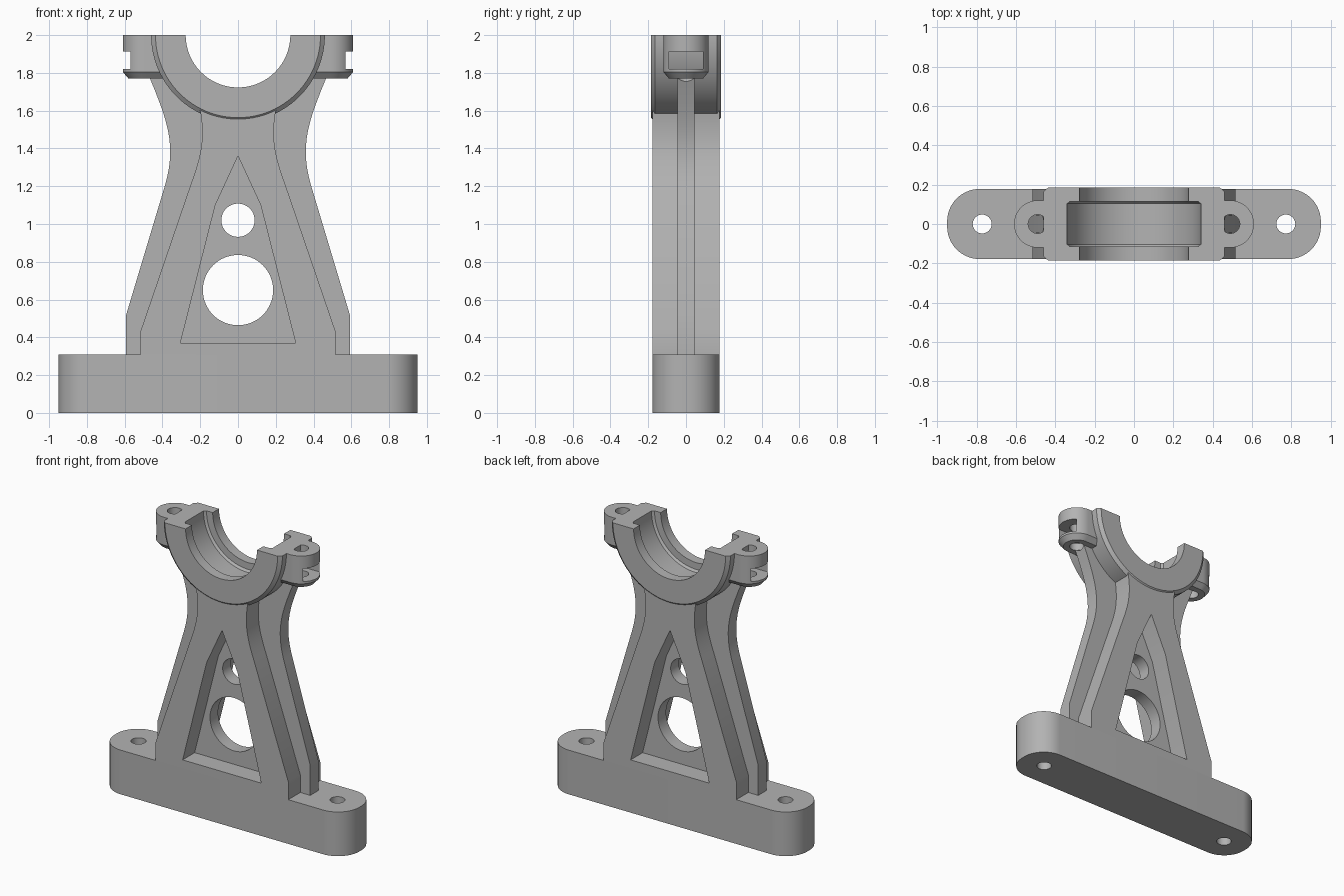
import bpy, bmesh, math
from mathutils import Matrix, Vector
from mathutils.geometry import interpolate_bezier

old = bpy.data.objects.get("Cube")
if old:
    bpy.data.objects.remove(old, do_unlink=True)

grey = bpy.data.materials.new("cast grey")
grey.use_nodes = True
grey.diffuse_color = (0.45, 0.45, 0.45, 1)
grey.node_tree.nodes["Principled BSDF"].inputs["Base Color"].default_value = (0.45, 0.45, 0.45, 1)

HALF = 0.178      # half depth of base and frame
WEB = 0.045       # half thickness of the central web
AXIS_Z = 2.0      # height of the bearing axis
BOSS_X = 0.49
ALONG_Y = Matrix.Rotation(math.radians(90), 4, "X")


def finish(name, bm, matrix=Matrix()):
    bmesh.ops.transform(bm, matrix=matrix, verts=bm.verts)
    bmesh.ops.recalc_face_normals(bm, faces=bm.faces)
    mesh = bpy.data.meshes.new(name)
    bm.to_mesh(mesh)
    bm.free()
    mesh.materials.append(grey)
    obj = bpy.data.objects.new(name, mesh)
    bpy.context.collection.objects.link(obj)
    return obj


def prism(name, outline, low, high, matrix=Matrix()):
    """Extrude a flat outline from low to high along local z."""
    bm = bmesh.new()
    face = bm.faces.new([bm.verts.new((x, y, low)) for x, y in outline])
    top = bmesh.ops.extrude_face_region(bm, geom=[face])["geom"]
    moved = [v for v in top if isinstance(v, bmesh.types.BMVert)]
    bmesh.ops.translate(bm, vec=(0, 0, high - low), verts=moved)
    return finish(name, bm, matrix)


def lathe(name, profile, matrix=Matrix(), steps=96):
    """Turn (radius, height) points about local z, with flat end caps."""
    bm = bmesh.new()
    rings = [[bm.verts.new((r * math.cos(math.tau * i / steps),
                            r * math.sin(math.tau * i / steps), h))
              for i in range(steps)] for r, h in profile]
    for a, b in zip(rings, rings[1:]):
        for i in range(steps):
            j = (i + 1) % steps
            bm.faces.new((a[i], a[j], b[j], b[i]))
    bm.faces.new(rings[0])
    bm.faces.new(rings[-1])
    return finish(name, bm, matrix)


def box(name, low, high):
    return prism(name, [(low[0], low[1]), (high[0], low[1]), (high[0], high[1]), (low[0], high[1])],
                 low[2], high[2])


def arc(cx, cy, r, start, end, steps=16):
    angles = [math.radians(start + (end - start) * i / steps) for i in range(steps + 1)]
    return [(cx + r * math.cos(a), cy + r * math.sin(a)) for a in angles]


def mirrored(side):
    return side + [(-x, z) for x, z in reversed(side)]


def waist(a, b, c, d):
    points = interpolate_bezier(*[Vector((x, z, 0)) for x, z in (a, b, c, d)], 17)
    return [(p.x, p.y) for p in points]


def boolean(target, cutters, operation="DIFFERENCE"):
    for cutter in cutters:
        mod = target.modifiers.new("cut", "BOOLEAN")
        mod.operation, mod.solver, mod.object = operation, "EXACT", cutter
        bpy.context.view_layer.objects.active = target
        bpy.ops.object.modifier_apply(modifier=mod.name)


# Base foot with rounded corners
r, ex = 0.165, 0.95
plan = []
for sx, sy, start in ((1, 1, 0), (-1, 1, 90), (-1, -1, 180), (1, -1, 270)):
    plan += arc(sx * (ex - r), sy * (HALF - r), r, start, start + 90)
base = prism("base_foot", plan, 0, 0.31)

# Thin central web with flared rib edges
rib_side = [(0.592, 0.31), (0.592, 0.52)] + waist((0.385, 1.21), (0.325, 1.42), (0.375, 1.55), (0.47, 1.78))
web = prism("central_web", mirrored(rib_side), -WEB, WEB, ALONG_Y)

# Thick frame around the triangular window
frame_side = [(0.515, 0.31), (0.515, 0.435)] + waist((0.25, 1.21), (0.195, 1.36), (0.175, 1.45), (0.2, 1.6))
frame = prism("upright_frame", mirrored(frame_side + [(0.2, 1.72)]), -HALF, HALF, ALONG_Y)

# Half-round bearing cradle with chamfered rims
on_axis = Matrix.Translation((0, 0, AXIS_Z)) @ ALONG_Y
cradle = lathe("bearing_cradle", [(0.437, -0.185), (0.46, -0.165), (0.46, 0.165), (0.437, 0.185)], on_axis)

# Bolt bosses with chamfered undersides
bosses = []
for name, s in (("left_bolt_boss", 1), ("right_bolt_boss", -1)):
    at = Matrix.Translation((s * BOSS_X, 0, 0))
    boss = lathe(name, [(0.09, 1.77), (0.12, 1.805), (0.12, AXIS_Z)], at, 64)
    inner, outer = sorted((s * 0.38, s * BOSS_X))
    section = [(-0.09, 1.77), (0.09, 1.77), (0.12, 1.805), (0.12, AXIS_Z), (-0.12, AXIS_Z), (-0.12, 1.805)]
    turn = Matrix(((0, 0, 1, 0), (1, 0, 0, 0), (0, 1, 0, 0), (0, 0, 0, 1)))
    neck = prism("boss_neck_helper", section, inner, outer, turn)
    boolean(boss, [neck], "UNION")
    bpy.data.objects.remove(neck, do_unlink=True)
    bosses.append(boss)

# Cutters: stepped bore, upper half, window, round openings, bolt holes, nut slots
bore = lathe("bore_cutter", [(0.277, -0.4), (0.277, -0.115), (0.325, -0.115), (0.34, -0.103),
                             (0.34, 0.103), (0.325, 0.115), (0.277, 0.115), (0.277, 0.4)], on_axis)
upper = box("upper_cutter", (-1, -1, AXIS_Z), (1, 1, 3))
window = prism("window_cutter", mirrored([(0.305, 0.37), (0.12, 1.1)]) [:2] + [(0, 1.36)]
               + [(-0.12, 1.1), (-0.305, 0.37)], -0.5, 0.5, ALONG_Y)
openings = [lathe("opening_cutter", [(rad, -0.5), (rad, 0.5)],
                  Matrix.Translation((0, 0, z)) @ ALONG_Y, 64)
            for z, rad in ((0.65, 0.186), (1.02, 0.088))]
drills, slots, foot_holes = [], [], []
for s in (1, -1):
    drills.append(lathe("drill_cutter", [(0.002, 1.73), (0.048, 1.77), (0.048, 2.2)],
                        Matrix.Translation((s * BOSS_X, 0, 0)), 48))
    near, far = sorted((s * 0.42, s * 0.8))
    slots.append(box("slot_cutter", (near, -0.09, 1.82), (far, 0.09, 1.912)))
    foot_holes.append(lathe("foot_hole_cutter", [(0.048, -0.5), (0.048, 0.8)],
                            Matrix.Translation((s * 0.772, 0, 0)), 48))

boolean(base, foot_holes)
boolean(web, openings + [bore] + drills)
boolean(frame, [window, bore])
boolean(cradle, [upper, bore])
for boss, drill, slot in zip(bosses, drills, slots):
    boolean(boss, [drill, slot])

for cutter in [bore, upper, window] + openings + drills + slots + foot_holes:
    bpy.data.objects.remove(cutter, do_unlink=True)

# Smooth round faces, keep machined edges sharp
for part in [base, web, frame, cradle] + bosses:
    bpy.ops.object.select_all(action="DESELECT")
    part.select_set(True)
    bpy.context.view_layer.objects.active = part
    bpy.ops.object.shade_smooth_by_angle(angle=math.radians(25))
